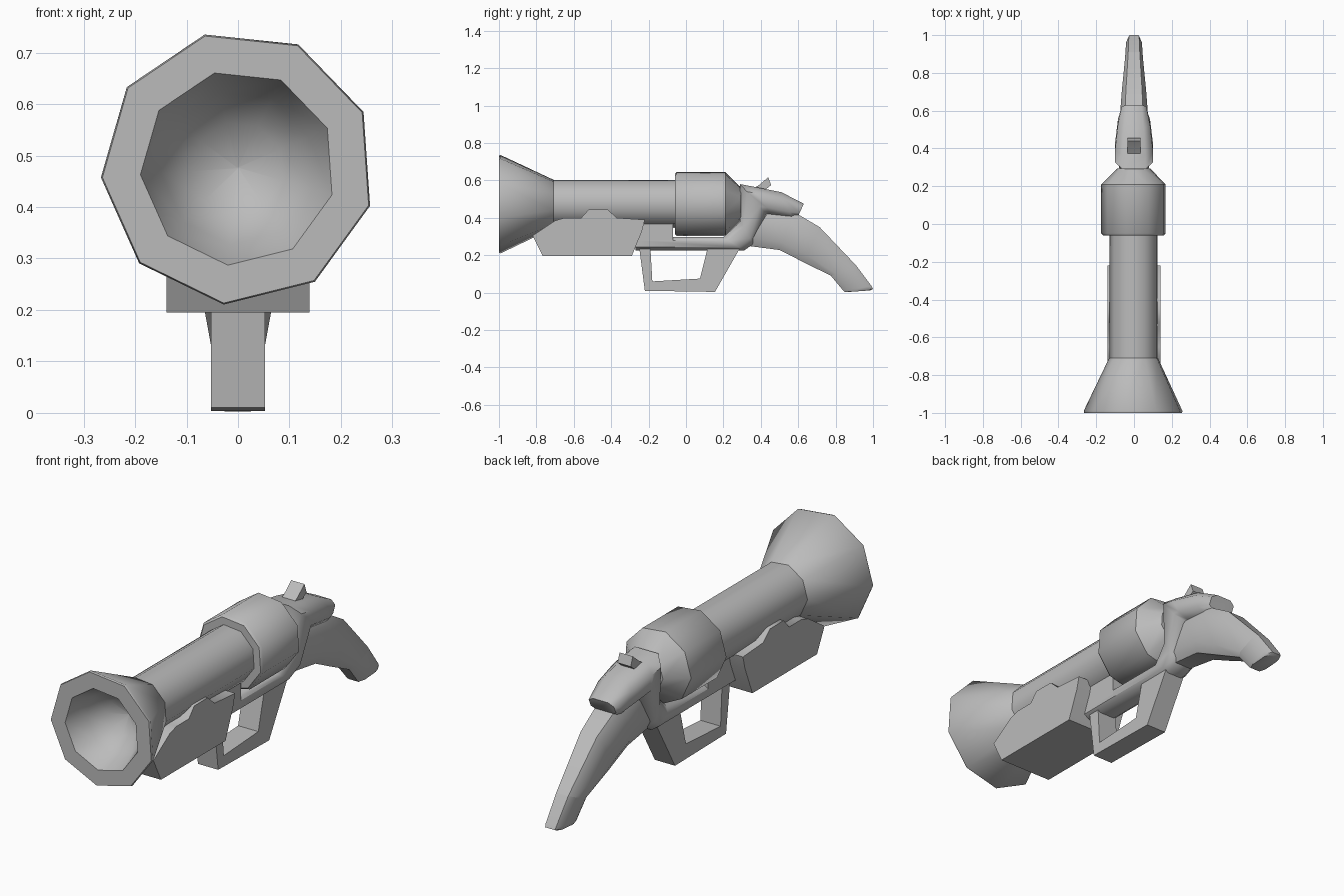
import bpy, bmesh
from math import sin, cos, pi, radians

cube = bpy.data.objects.get("Cube")
if cube:
    bpy.data.objects.remove(cube)

grey = bpy.data.materials.new("plain_grey")
grey.use_nodes = True
colour = (0.5, 0.5, 0.5, 1)
grey.diffuse_color = colour
grey.node_tree.nodes["Principled BSDF"].inputs["Base Color"].default_value = colour

AXIS_Z = 0.476


def finish(name, bm, angle):
    bmesh.ops.remove_doubles(bm, verts=bm.verts, dist=0.0005)
    bmesh.ops.recalc_face_normals(bm, faces=bm.faces)
    mesh = bpy.data.meshes.new(name)
    bm.to_mesh(mesh)
    bm.free()
    mesh.materials.append(grey)
    ob = bpy.data.objects.new(name, mesh)
    bpy.context.collection.objects.link(ob)
    bpy.ops.object.select_all(action="DESELECT")
    ob.select_set(True)
    bpy.context.view_layer.objects.active = ob
    bpy.ops.object.shade_smooth_by_angle(angle=radians(angle))
    return ob


def bridge(bm, rings, closed=False):
    pairs = list(zip(rings, rings[1:]))
    if closed:
        pairs.append((rings[-1], rings[0]))
    for a, b in pairs:
        n = len(a)
        for i in range(n):
            j = (i + 1) % n
            bm.faces.new((a[i], a[j], b[j], b[i]))


def turned(name, profile, angle=42):
    """Nine-sided part turned about the barrel axis, from (y, radius) points."""
    bm = bmesh.new()
    rings = []
    for y, r in profile:
        ring = []
        for k in range(9):
            a = radians(104) + k * 2 * pi / 9
            ring.append(bm.verts.new((r * cos(a), y, AXIS_Z + r * sin(a))))
        rings.append(ring)
    bridge(bm, rings)
    for ring in (rings[0], rings[-1]):
        bm.faces.new(ring)
    return finish(name, bm, angle)


def loft(name, sections, flat=0.6, side=0.25, angle=50):
    """Chamfered tube through sections (top y, top z, bottom y, bottom z, half width)."""
    shape = [(flat, .5), (1, side), (1, -side), (flat, -.5)]
    shape += [(-u, v) for u, v in reversed(shape)]
    bm = bmesh.new()
    rings = []
    for ty, tz, by, bz, w in sections:
        rings.append([bm.verts.new((u * w, by + (ty - by) * (v + .5), bz + (tz - bz) * (v + .5)))
                      for u, v in shape])
    bridge(bm, rings)
    bm.faces.new(rings[0])
    bm.faces.new(rings[-1])
    return finish(name, bm, angle)


def prism(name, outline, w, angle=30):
    """Side outline of (y, z) points extruded across x."""
    bm = bmesh.new()
    rings = [[bm.verts.new((x, y, z)) for y, z in outline] for x in (-w, w)]
    bridge(bm, rings)
    bm.faces.new(rings[0])
    bm.faces.new(rings[1])
    return finish(name, bm, angle)


# Flared muzzle with a hollow bowl
turned("muzzle_bell", [(-.70, .12), (-.71, .132), (-.99, .267), (-1, .264), (-1, .19),
                       (-.90, .15), (-.83, .09), (-.80, .002)])
# Barrel and chamber drum
turned("barrel", [(-.73, .13), (0, .13)])
turned("chamber_drum", [(-.06, .165), (-.05, .174), (.21, .174), (.295, .088)])

# Fore grip with a raised tab on each side
prism("fore_grip", [(-.82, .305), (-.70, .385), (-.65, .4), (-.56, .4), (-.52, .445),
                    (-.42, .445), (-.37, .4), (-.22, .39), (-.235, .33), (-.29, .195),
                    (-.765, .195)], .139, 50)

# Frame: lower bar curving up into the rear head
loft("frame", [(-.27, .297, -.27, .225, .065), (.20, .297, .31, .225, .065),
               (.29, .38, .36, .26, .08), (.29, .58, .43, .42, .10),
               (.37, .565, .45, .42, .10), (.51, .537, .57, .395, .085),
               (.63, .475, .60, .41, .065)])
prism("barrel_lug", [(-.27, .26), (-.07, .26), (-.07, .40), (-.27, .40)], .065)

# Stock and butt
loft("stock", [(.45, .45, .33, .25, .065), (.58, .43, .50, .228, .075),
               (.715, .35, .63, .162, .065), (.91, .145, .775, .09, .047)], .65, .3, 40)
loft("stock_butt", [(.91, .145, .775, .09, .047), (.992, .035, .84, .012, .042),
                    (1, .02, .85, .003, .038), (.985, .012, .86, .003, .036)], .65, .3, 40)

# Trigger guard: a bent rectangular loop with an opening
outer = [(-.25, .24), (-.22, .01), (.155, .004), (.29, .24)]
inner = [(-.19, .235), (-.18, .06), (.075, .075), (.115, .235)]
bm = bmesh.new()
loops = [[bm.verts.new((x, y, z)) for y, z in pts]
         for pts, x in ((outer, -.052), (outer, .052), (inner, .052), (inner, -.052))]
bridge(bm, loops, closed=True)
finish("trigger_guard", bm, 30)

# Hammer
prism("hammer", [(.34, .545), (.39, .575), (.44, .617), (.455, .575), (.40, .53)], .034)
